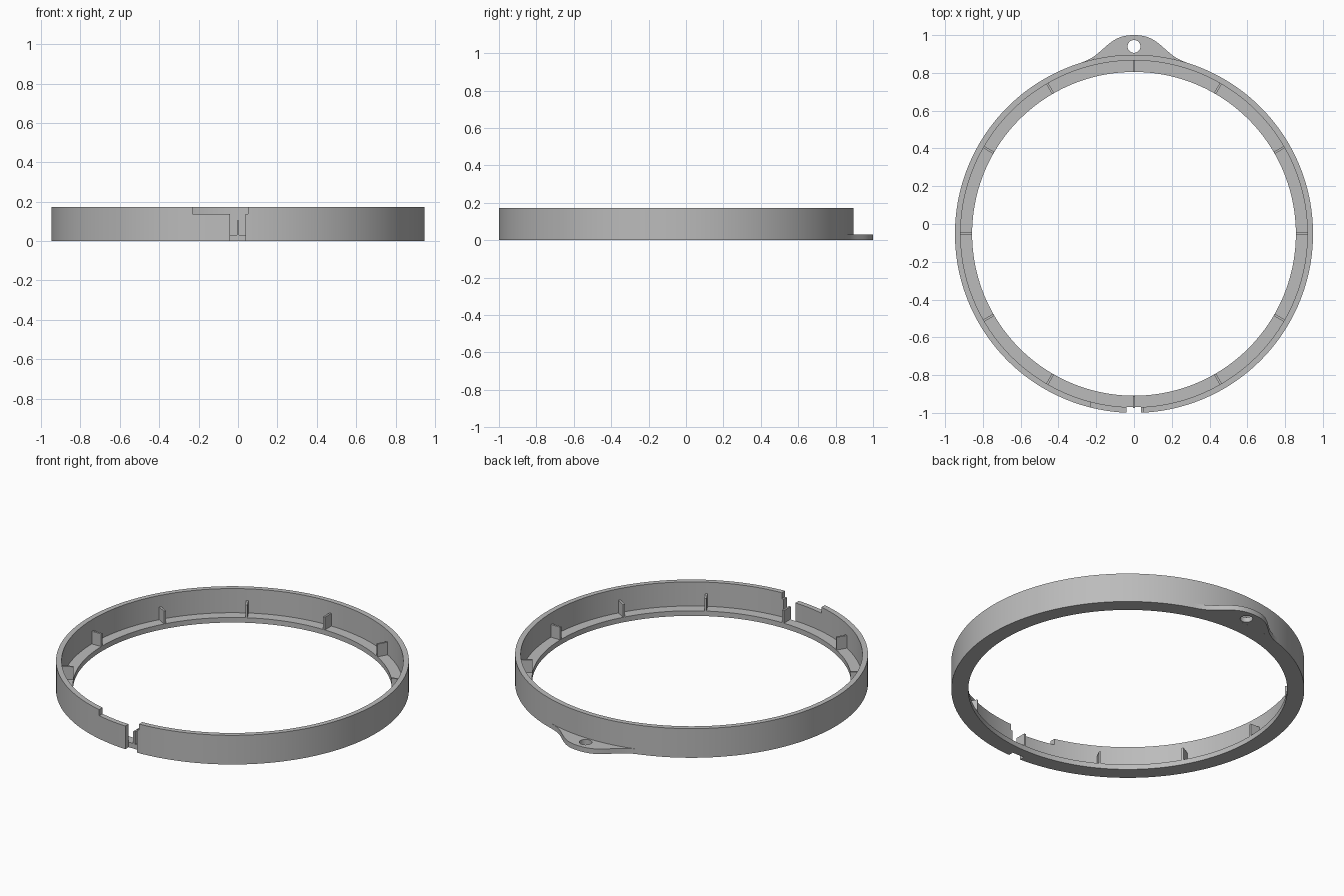
import bpy
import bmesh
from math import sin, cos, pi, radians, asin
from mathutils import Vector, Matrix
from mathutils.geometry import interpolate_bezier

if "Cube" in bpy.data.objects:
    bpy.data.objects.remove(bpy.data.objects["Cube"])

CY = -0.052                              # ring centre on y
R_OUT, R_WALL, R_IN = 0.948, 0.918, 0.857
HEIGHT, FLOOR, RIB_TOP = 0.173, 0.03, 0.105
SEGMENTS = 180

grey = bpy.data.materials.new("plain grey")
grey.use_nodes = True
COLOR = (0.5, 0.5, 0.5, 1)
grey.diffuse_color = COLOR
grey.node_tree.nodes["Principled BSDF"].inputs["Base Color"].default_value = COLOR


def finish(name, bm):
    bmesh.ops.recalc_face_normals(bm, faces=bm.faces)
    mesh = bpy.data.meshes.new(name)
    bm.to_mesh(mesh)
    bm.free()
    mesh.materials.append(grey)
    obj = bpy.data.objects.new(name, mesh)
    bpy.context.collection.objects.link(obj)
    return obj


def activate(obj):
    bpy.ops.object.select_all(action='DESELECT')
    obj.select_set(True)
    bpy.context.view_layer.objects.active = obj


def box(name, low, high):
    bm = bmesh.new()
    low, high = Vector(low), Vector(high)
    bmesh.ops.create_cube(bm, size=1, matrix=Matrix.Translation((low + high) / 2)
                          @ Matrix.Diagonal((*(high - low), 1)))
    return finish(name, bm)


def cut(obj, cutter):
    mod = obj.modifiers.new("cut", 'BOOLEAN')
    mod.operation = 'DIFFERENCE'
    mod.solver = 'EXACT'
    mod.object = cutter
    activate(obj)
    bpy.ops.object.modifier_apply(modifier=mod.name)
    bpy.data.objects.remove(cutter)


def smooth(obj):
    activate(obj)
    bpy.ops.object.shade_smooth_by_angle(angle=radians(30))


# Ring: L-shaped section turned around the vertical axis
profile = [(R_IN, 0), (R_OUT, 0), (R_OUT, HEIGHT), (R_WALL, HEIGHT),
           (R_WALL, FLOOR), (R_IN, FLOOR)]
bm = bmesh.new()
rows = [[bm.verts.new((r * cos(a), CY + r * sin(a), z)) for r, z in profile]
        for a in (2 * pi * i / SEGMENTS for i in range(SEGMENTS))]
for i, row in enumerate(rows):
    nxt = rows[(i + 1) % SEGMENTS]
    for j in range(len(profile)):
        k = (j + 1) % len(profile)
        bm.faces.new((row[j], nxt[j], nxt[k], row[k]))
ring = finish("ring", bm)

# Front gap through the wall, and the shallow slot along its top edge
cut(ring, box("gap_cutter", (-0.04, -1.1, -0.1), (0.038, CY - R_WALL + 0.002, 0.3)))
cut(ring, box("slot_cutter", (-0.23, -1.1, 0.137), (0.05, -0.8, 0.3)))
smooth(ring)

# Upright ribs standing on the inner ledge
for i in range(12):
    rib = box(f"rib_{i + 1}", (R_IN + 0.001, -0.006, FLOOR), (R_WALL + 0.003, 0.006, RIB_TOP))
    rib.data.transform(Matrix.Translation((0, CY, 0)) @ Matrix.Rotation(i * pi / 6, 4, 'Z'))

# Hanging tab at the back: curved outline closed along the ring
edge_x = 0.29
end_angle = asin(edge_x / R_OUT)
end = Vector((edge_x, CY + R_OUT * cos(end_angle), 0))
along = Vector((cos(end_angle), -sin(end_angle), 0))
top, mid = Vector((0, 1, 0)), Vector((0.155, 0.935, 0))
lean = Vector((0.045, -0.04, 0))
half = interpolate_bezier(top, top + Vector((0.075, 0, 0)), mid - lean, mid, 12)
half += interpolate_bezier(mid, mid + lean, end - along * 0.07, end, 12)[1:]
outline = [Vector((-p.x, p.y, 0)) for p in reversed(half[1:])] + half
for i in range(1, 24):
    a = end_angle * (1 - i / 12)
    outline.append(Vector((R_OUT * sin(a), CY + R_OUT * cos(a), 0)))
bm = bmesh.new()
face = bm.faces.new([bm.verts.new(p) for p in outline])
raised = bmesh.ops.extrude_face_region(bm, geom=[face])
bmesh.ops.translate(bm, vec=(0, 0, FLOOR),
                    verts=[v for v in raised["geom"] if isinstance(v, bmesh.types.BMVert)])
tab = finish("hanging_tab", bm)

# Round hole in the tab
bm = bmesh.new()
bmesh.ops.create_cone(bm, cap_ends=True, segments=40, radius1=0.034, radius2=0.034, depth=0.2,
                      matrix=Matrix.Translation((0, 0.94, 0)))
cut(tab, finish("hole_cutter", bm))
smooth(tab)
